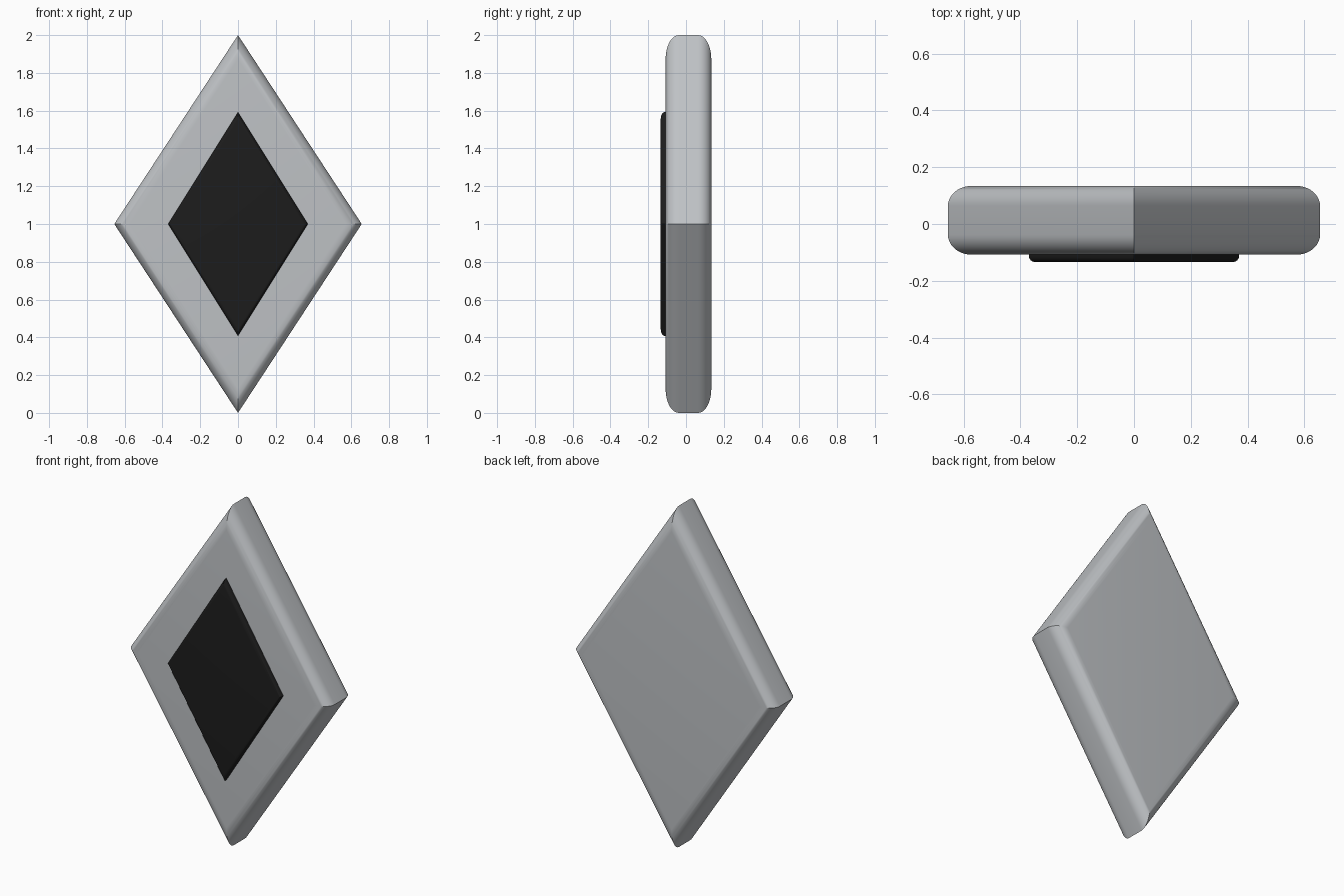
import bpy
import bmesh
import math

cube = bpy.data.objects.get("Cube")
if cube:
    bpy.data.objects.remove(cube, do_unlink=True)


def make_material(name, color, roughness):
    mat = bpy.data.materials.new(name)
    mat.use_nodes = True
    mat.diffuse_color = (*color, 1)
    shader = mat.node_tree.nodes["Principled BSDF"]
    shader.inputs["Base Color"].default_value = (*color, 1)
    shader.inputs["Roughness"].default_value = roughness
    return mat


def rounded_rhombus(name, half_w, half_h, y_front, y_back, radius, mat, segments=10):
    """Upright rhombus slab: mitred corners, rounded front and back rims."""
    apothem = half_w * half_h / math.hypot(half_w, half_h)
    arc = [math.pi / 2 * i / segments for i in range(segments + 1)]
    # (inward offset, depth) pairs running from the front face to the back face
    front = [(radius * (1 - math.sin(a)), y_front + radius * (1 - math.cos(a))) for a in arc]
    back = [(inset, y_front + y_back - y) for inset, y in reversed(front)]

    bm = bmesh.new()
    rings = []
    for inset, y in front + back:
        s = 1 - inset / apothem
        corners = [(half_w, 0), (0, half_h), (-half_w, 0), (0, -half_h)]
        rings.append([bm.verts.new((x * s, y, 1 + z * s)) for x, z in corners])
    for a, b in zip(rings, rings[1:]):
        for i in range(4):
            j = (i + 1) % 4
            bm.faces.new((a[i], a[j], b[j], b[i]))
    bm.faces.new(rings[0])
    bm.faces.new(rings[-1])
    bmesh.ops.recalc_face_normals(bm, faces=bm.faces)

    mesh = bpy.data.meshes.new(name)
    bm.to_mesh(mesh)
    bm.free()
    mesh.materials.append(mat)
    obj = bpy.data.objects.new(name, mesh)
    bpy.context.collection.objects.link(obj)
    bpy.ops.object.select_all(action="DESELECT")
    obj.select_set(True)
    bpy.context.view_layer.objects.active = obj
    bpy.ops.object.shade_smooth_by_angle(angle=math.radians(30))
    return obj


silver = make_material("silver grey", (0.52, 0.54, 0.56), 0.4)
black = make_material("black", (0.012, 0.012, 0.012), 0.5)

# Thick silver plate
rounded_rhombus("diamond_plate", 0.655, 1.0, -0.108, 0.134, 0.07, silver)
# Raised black inlay, seated in the front of the plate
rounded_rhombus("diamond_inlay", 0.37, 0.592, -0.134, -0.07, 0.02, black, 6)
